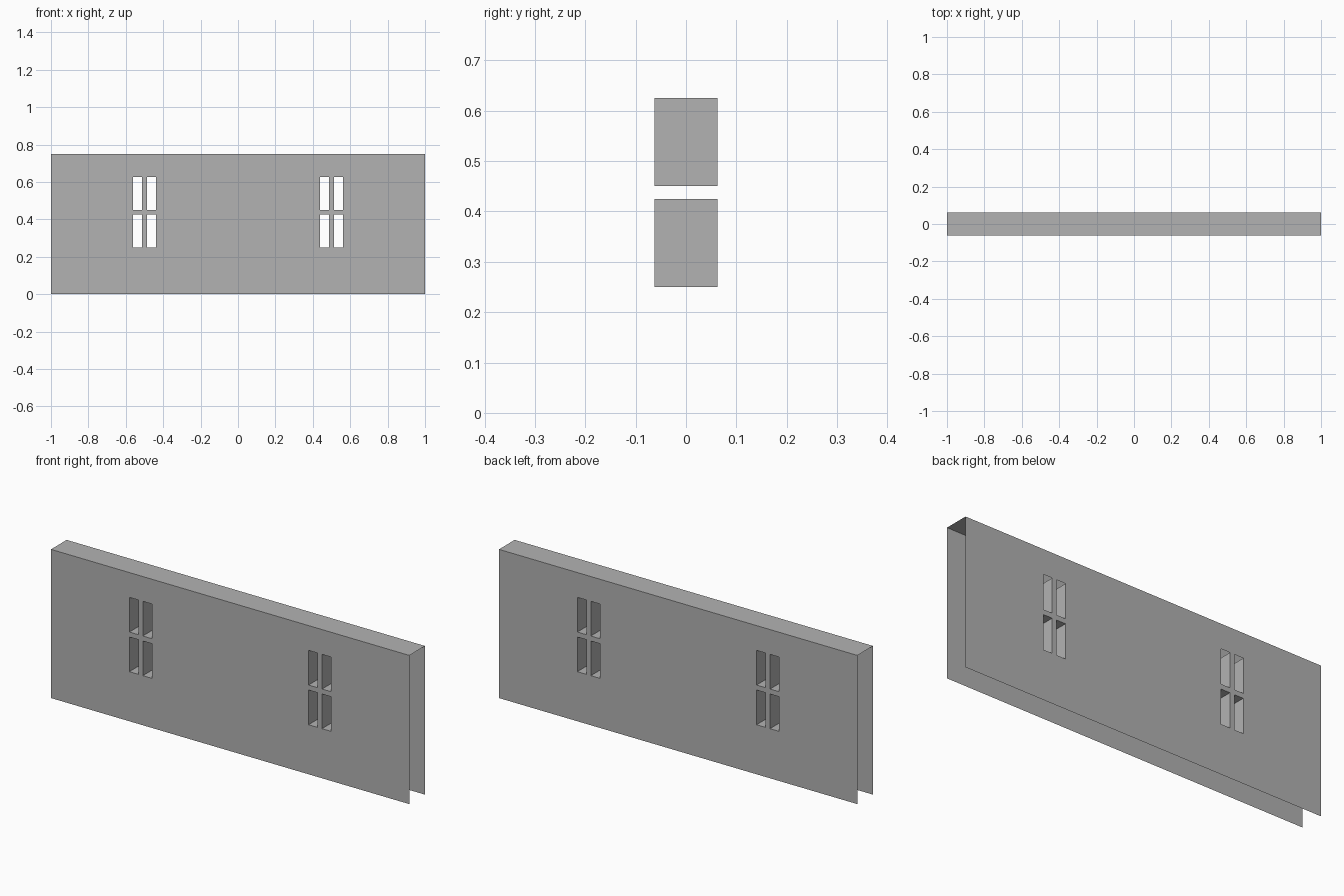
import bpy, bmesh

if "Cube" in bpy.data.objects:
    bpy.data.objects.remove(bpy.data.objects["Cube"])

HALF_L, HALF_T, HEIGHT = 1.0, 0.0625, 0.75
PANES_X = [(c + a, c + b) for c in (-0.5, 0.5)
           for a, b in ((-0.0625, -0.0125), (0.0125, 0.0625))]
PANES_Z = [(0.25, 0.425), (0.45, 0.625)]

grey = bpy.data.materials.new("plain grey")
grey.diffuse_color = (0.448, 0.448, 0.448, 1)
grey.use_nodes = True
grey.node_tree.nodes["Principled BSDF"].inputs["Base Color"].default_value = grey.diffuse_color


def make_part(name, quads):
    bm = bmesh.new()
    for q in quads:
        bm.faces.new([bm.verts.new(p) for p in q])
    bmesh.ops.remove_doubles(bm, verts=bm.verts, dist=1e-5)
    mesh = bpy.data.meshes.new(name)
    bm.to_mesh(mesh)
    bm.free()
    mesh.materials.append(grey)
    obj = bpy.data.objects.new(name, mesh)
    bpy.context.collection.objects.link(obj)
    return obj


def sheet(y):
    """Wall face at y with the window panes left open."""
    xs = sorted({-HALF_L, HALF_L, *[x for p in PANES_X for x in p]})
    zs = sorted({0.0, HEIGHT, *[z for p in PANES_Z for z in p]})
    quads = []
    for x0, x1 in zip(xs, xs[1:]):
        for z0, z1 in zip(zs, zs[1:]):
            if (x0, x1) in PANES_X and (z0, z1) in PANES_Z:
                continue
            q = [(x0, y, z0), (x1, y, z0), (x1, y, z1), (x0, y, z1)]
            quads.append(q if y < 0 else q[::-1])
    return quads


def level(x0, x1, z, up=True):
    """Horizontal strip across the wall thickness."""
    q = [(x0, -HALF_T, z), (x1, -HALF_T, z), (x1, HALF_T, z), (x0, HALF_T, z)]
    return q if up else q[::-1]


def jamb(x, z0, z1, right):
    """Upright strip across the wall thickness."""
    q = [(x, -HALF_T, z0), (x, HALF_T, z0), (x, HALF_T, z1), (x, -HALF_T, z1)]
    return q if right else q[::-1]


# Hollow wall: two sheets and a top cap, open at the ends and underneath
make_part("front_wall", sheet(-HALF_T))
make_part("back_wall", sheet(HALF_T))
make_part("top_cap", [level(-HALF_L, HALF_L, HEIGHT)])

# Window reveals: the upper panes have no head, so the cavity shows there
reveals = []
for x0, x1 in PANES_X:
    for i, (z0, z1) in enumerate(PANES_Z):
        reveals += [jamb(x0, z0, z1, True), jamb(x1, z0, z1, False),
                    level(x0, x1, z0)]
        if i == 0:
            reveals.append(level(x0, x1, z1, up=False))
make_part("window_reveals", reveals)
